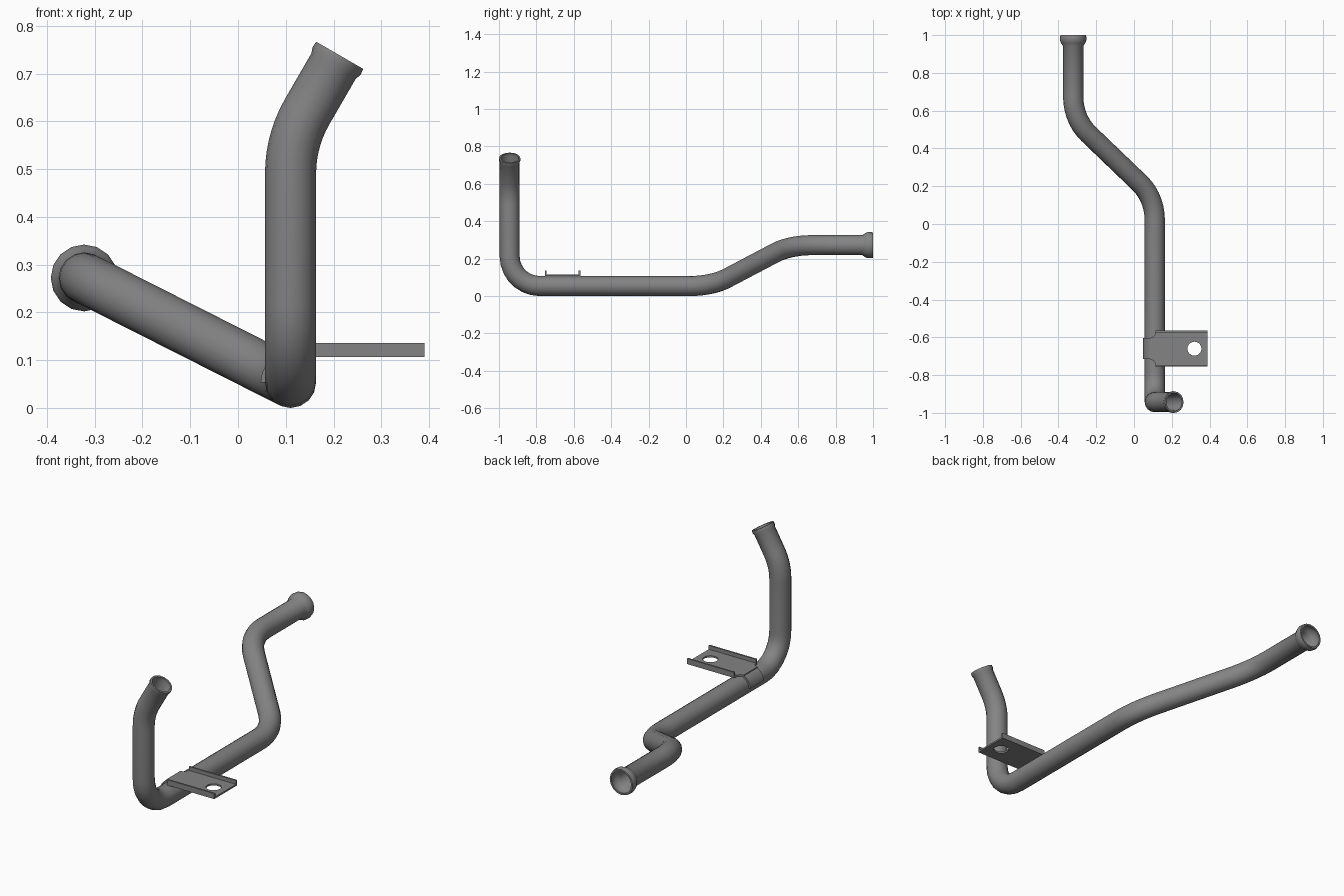
import bpy
import bmesh
from math import sin, cos, pi, tan, radians
from mathutils import Vector, Quaternion

cube = bpy.data.objects.get("Cube")
if cube:
    bpy.data.objects.remove(cube, do_unlink=True)

steel = bpy.data.materials.new("grey steel")
steel.use_nodes = True
GREY = (0.23, 0.23, 0.23, 1)
steel.diffuse_color = GREY
steel.node_tree.nodes["Principled BSDF"].inputs["Base Color"].default_value = GREY

PIPE_R = 0.0535
WALL = 0.009
SIDES = 16


def finish(bm, name):
    bmesh.ops.recalc_face_normals(bm, faces=bm.faces)
    mesh = bpy.data.meshes.new(name)
    bm.to_mesh(mesh)
    bm.free()
    mesh.materials.append(steel)
    obj = bpy.data.objects.new(name, mesh)
    bpy.context.collection.objects.link(obj)
    bpy.ops.object.select_all(action='DESELECT')
    obj.select_set(True)
    bpy.context.view_layer.objects.active = obj
    bpy.ops.object.shade_smooth_by_angle(angle=radians(35))
    return obj


def bend(before, corner, after, radius, steps=7):
    """Stations (point, tangent) of a round bend at a corner."""
    d1 = (corner - before).normalized()
    d2 = (after - corner).normalized()
    angle = d1.angle(d2)
    axis = d1.cross(d2).normalized()
    start = corner - d1 * radius * tan(angle / 2)
    centre = start + axis.cross(d1) * radius
    out = []
    for i in range(steps + 1):
        q = Quaternion(axis, angle * i / steps)
        out.append((centre + q @ (start - centre), q @ d1))
    return out


def sweep(name, stations):
    """Hollow tube through (point, tangent, radius) stations."""
    bm = bmesh.new()
    outer, inner = [], []
    side = Vector((0, 0, 1))
    last = stations[0][1]
    for p, t, r in stations:
        side = last.rotation_difference(t) @ side
        last = t
        other = t.cross(side)
        spokes = [side * cos(2 * pi * k / SIDES) + other * sin(2 * pi * k / SIDES)
                  for k in range(SIDES)]
        outer.append([bm.verts.new(p + s * r) for s in spokes])
        inner.append([bm.verts.new(p + s * (r - WALL)) for s in spokes])
    loops = outer + inner[::-1]
    for i, a in enumerate(loops):
        b = loops[(i + 1) % len(loops)]
        for k in range(SIDES):
            n = (k + 1) % SIDES
            bm.faces.new((a[k], a[n], b[n], b[k]))
    return finish(bm, name)


def prism(name, outlines, depth):
    """Fill an outline (later outlines are holes) and extrude it."""
    bm = bmesh.new()
    for pts in outlines:
        vs = [bm.verts.new(p) for p in pts]
        for i, v in enumerate(vs):
            bm.edges.new((v, vs[(i + 1) % len(vs)]))
    depth = Vector(depth)
    bmesh.ops.triangle_fill(bm, edges=bm.edges[:], use_beauty=True,
                            normal=depth.normalized())
    ext = bmesh.ops.extrude_face_region(bm, geom=bm.faces[:], use_keep_orig=True)
    moved = [g for g in ext["geom"] if isinstance(g, bmesh.types.BMVert)]
    bmesh.ops.translate(bm, verts=moved, vec=depth)
    return finish(bm, name)


# Pipe: back end, offset section, long run, riser, angled front end
path = [Vector(p) for p in ((-0.322, 1.0, 0.272), (-0.322, 0.555, 0.272),
                            (0.11, 0.14, PIPE_R), (0.11, -0.943, PIPE_R),
                            (0.11, -0.943, 0.56), (0.213, -0.943, 0.738))]
radii = [0.26, 0.26, 0.16, 0.26]
first = (path[1] - path[0]).normalized()
final = (path[-1] - path[-2]).normalized()

stations = [(path[0] + first * d, first, r) for d, r in
            ((0, 0.067), (0.01, 0.07), (0.028, 0.07), (0.042, 0.064), (0.058, PIPE_R))]
for i, radius in enumerate(radii):
    stations += [(p, t, PIPE_R) for p, t in bend(*path[i:i + 3], radius)]
stations += [(path[-1] - final * d, final, r) for d, r in
             ((0.026, PIPE_R), (0.014, 0.058), (0, 0.057))]
sweep("pipe", stations)

# Bracket plate with a necked inner end and a bolt hole
MID_Y, HALF, NECK = -0.66, 0.095, 0.056
X0, X1, Z0 = 0.115, 0.39, 0.107
THICK = 0.009
half_edge = [(X1, HALF), (X0, HALF), (X0 - 0.004, 0.075), (X0 - 0.014, 0.062),
             (X0 - 0.03, NECK)]
edge = half_edge + [(x, -y) for x, y in reversed(half_edge)]
outline = [(x, MID_Y + y, Z0) for x, y in edge]
hole = [(0.32 + 0.037 * cos(a), MID_Y + 0.037 * sin(a), Z0)
        for a in (2 * pi * k / 24 for k in range(24))]
prism("bracket_plate", [outline, hole], (0, 0, THICK))

# Upturned lips along both long edges
for name, y in (("bracket_lip_back", MID_Y + HALF - THICK),
                ("bracket_lip_front", MID_Y - HALF)):
    lip = [(X0, y, Z0), (X1, y, Z0), (X1, y, 0.136), (X0, y, 0.136)]
    prism(name, [lip], (0, THICK, 0))

# Saddle tab wrapped over the pipe
angles = [radians(85 + 95 * k / 10) for k in range(11)]
arc = [(r, a) for r, seq in ((PIPE_R + THICK, angles), (PIPE_R - 0.001, angles[::-1]))
       for a in seq]
saddle = [(0.11 + r * cos(a), MID_Y - NECK, PIPE_R + r * sin(a)) for r, a in arc]
prism("bracket_saddle", [saddle], (0, 2 * NECK, 0))
